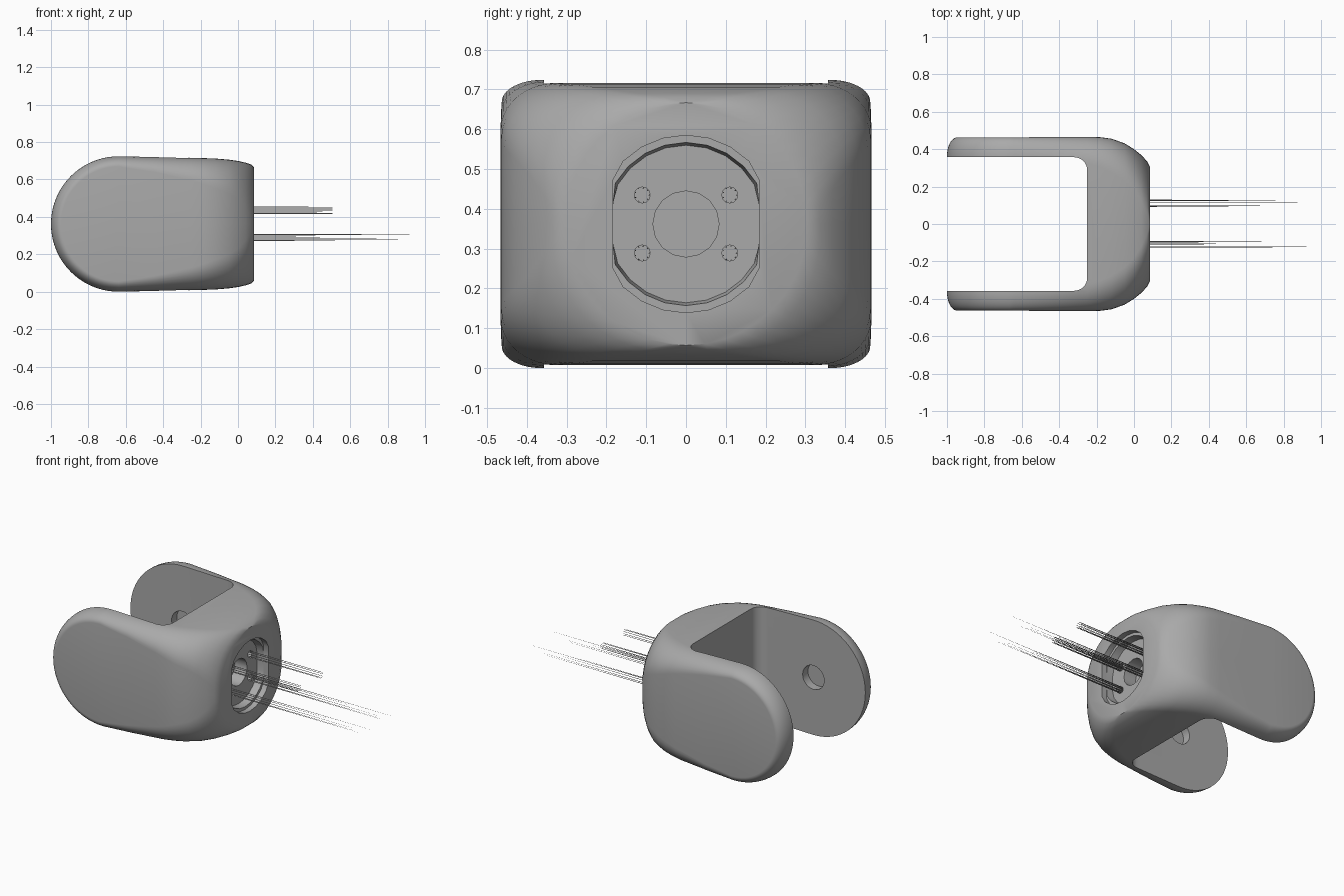
import bpy, bmesh, math, random
from mathutils import Vector

if "Cube" in bpy.data.objects:
    bpy.data.objects.remove(bpy.data.objects["Cube"])

random.seed(4)
ZC = 0.362      # height of the long axis
PIVOT = -0.638  # x of the rounded arm ends

grey = bpy.data.materials.new("grey metal")
grey.diffuse_color = (0.4, 0.4, 0.4, 1)
grey.use_nodes = True
grey.node_tree.nodes["Principled BSDF"].inputs["Base Color"].default_value = grey.diffuse_color


def make(name, bm):
    bmesh.ops.remove_doubles(bm, verts=bm.verts, dist=1e-5)
    bmesh.ops.recalc_face_normals(bm, faces=bm.faces)
    me = bpy.data.meshes.new(name)
    bm.to_mesh(me)
    bm.free()
    me.materials.append(grey)
    ob = bpy.data.objects.new(name, me)
    bpy.context.collection.objects.link(ob)
    return ob


def loft(bm, rings, caps=(True, True)):
    vs = [[bm.verts.new(p) for p in r] for r in rings]
    n = len(vs[0])
    for a, b in zip(vs, vs[1:]):
        for i in range(n):
            j = (i + 1) % n
            bm.faces.new((a[i], a[j], b[j], b[i]))
    if caps[0]:
        bm.faces.new(vs[0])
    if caps[1]:
        bm.faces.new(vs[-1])


def half_section(w, h, ry, rz, n=10):
    """Upper half of a rounded rectangle, from +y to -y."""
    q = [(w, 0)]
    for i in range(n + 1):
        a = math.pi / 2 * i / n
        q.append((w - ry + ry * math.cos(a), h - rz + rz * math.sin(a)))
    return q + [(-y, z) for y, z in reversed(q)]


def ring(half, x, turn=0.0):
    """Closed section at x, its halves swung back by an angle about the pivot."""
    s, c = math.sin(turn), math.cos(turn)
    top = [(x - r * s, y, ZC + r * c) for y, r in half]
    low = [(x - r * s, y, ZC - r * c) for y, r in half[-2:0:-1]]
    return top + low


# Body: rounded arm ends, then a rounded box blending into a round face
arm = (0.463, 0.362, 0.10, 0.055)
rings = [ring(half_section(*arm), PIVOT, math.pi / 2 * (1 - i / 20)) for i in range(21)]
stations = [
    (-0.45, 0.465, 0.358, 0.115, 0.08),
    (-0.25, 0.466, 0.354, 0.14, 0.12),
    (-0.18, 0.464, 0.352, 0.16, 0.14),
    (-0.12, 0.456, 0.350, 0.18, 0.16),
    (-0.05, 0.431, 0.344, 0.20, 0.18),
    (0.00, 0.400, 0.337, 0.22, 0.205),
    (0.04, 0.368, 0.328, 0.25, 0.24),
    (0.07, 0.335, 0.318, 0.28, 0.275),
    (0.085, 0.305, 0.305, 0.305, 0.305)]
rings += [ring(half_section(*s[1:]), s[0]) for s in stations]
bm = bmesh.new()
loft(bm, rings, (False, True))
body = make("fork_body", bm)


def disc(x, r, n, y=0, z=ZC, clip=9):
    pts = []
    for i in range(n):
        a = 2 * math.pi * i / n + math.pi / 2
        pts.append((x, y + max(-clip, min(clip, r * math.cos(a))), z + r * math.sin(a)))
    return pts


def cutter(name, rings):
    bm = bmesh.new()
    loft(bm, rings)
    return make(name, bm)


# Slot between the arms, with rounded inner corners
rad, half_gap, back = 0.07, 0.357, -0.25
outline = [(-1.3, -half_gap)]
for sy, start in ((-1, -90), (1, 0)):
    for i in range(9):
        a = math.radians(start + 90 * i / 8)
        outline.append((back - rad + rad * math.cos(a),
                        sy * (half_gap - rad) + rad * math.sin(a)))
outline.append((-1.3, half_gap))
cutters = [cutter("slot_cutter", [[(x, y, z) for x, y in outline] for z in (-0.2, 1)])]

# Tapered, flat-sided socket in the round face, with a centre recess
cutters.append(cutter("socket_cutter", [disc(0.005, 0.198, 24, clip=0.183),
                                        disc(0.05, 0.205, 24, clip=0.183),
                                        disc(0.05, 0.223, 24, clip=0.183),
                                        disc(0.12, 0.223, 24, clip=0.183)]))
cutters.append(cutter("centre_cutter", [disc(-0.08, 0.083, 16), disc(0.05, 0.083, 16)]))

# Four screw holes
holes = [(sy * 0.11, ZC + sz * 0.073, sz) for sy in (-1, 1) for sz in (-1, 1)]
for y, z, _ in holes:
    cutters.append(cutter("screw_cutter", [disc(-0.06, 0.02, 12, y, z), disc(0.05, 0.02, 12, y, z)]))

# Shallow pivot hole through the inner faces of both arms
pin = [[(PIVOT + 0.075 * math.cos(i * math.pi / 16), y, ZC + 0.075 * math.sin(i * math.pi / 16))
        for i in range(32)] for y in (-0.41, 0.41)]
cutters.append(cutter("pivot_cutter", pin))

for c in cutters:
    m = body.modifiers.new(c.name, 'BOOLEAN')
    m.operation, m.solver, m.object = 'DIFFERENCE', 'EXACT', c
bpy.context.view_layer.update()
cut = bpy.data.meshes.new_from_object(body.evaluated_get(bpy.context.evaluated_depsgraph_get()))
body.modifiers.clear()
body.data = cut
for c in cutters:
    bpy.data.objects.remove(c)
bpy.context.view_layer.objects.active = body
body.select_set(True)
bpy.ops.object.shade_smooth_by_angle(angle=math.radians(32))

# Thin needles running out of each screw hole, short above and long below
for y, z, side in holes:
    bm = bmesh.new()
    for i in range(9):
        a = 2 * math.pi * i / 9
        cy, cz = y + 0.018 * math.cos(a), z + 0.018 * math.sin(a)
        tip = 0.505 if side > 0 else random.uniform(0.6, 0.95)
        if side < 0 and i == 2:
            tip = 1.0
        base = disc(-0.05, 0.0025, 3, cy, cz)
        end = disc(tip, 0.0012 if side > 0 else 0.0003, 3, cy, cz)
        loft(bm, [base, end])
    make("needle_bundle", bm)
